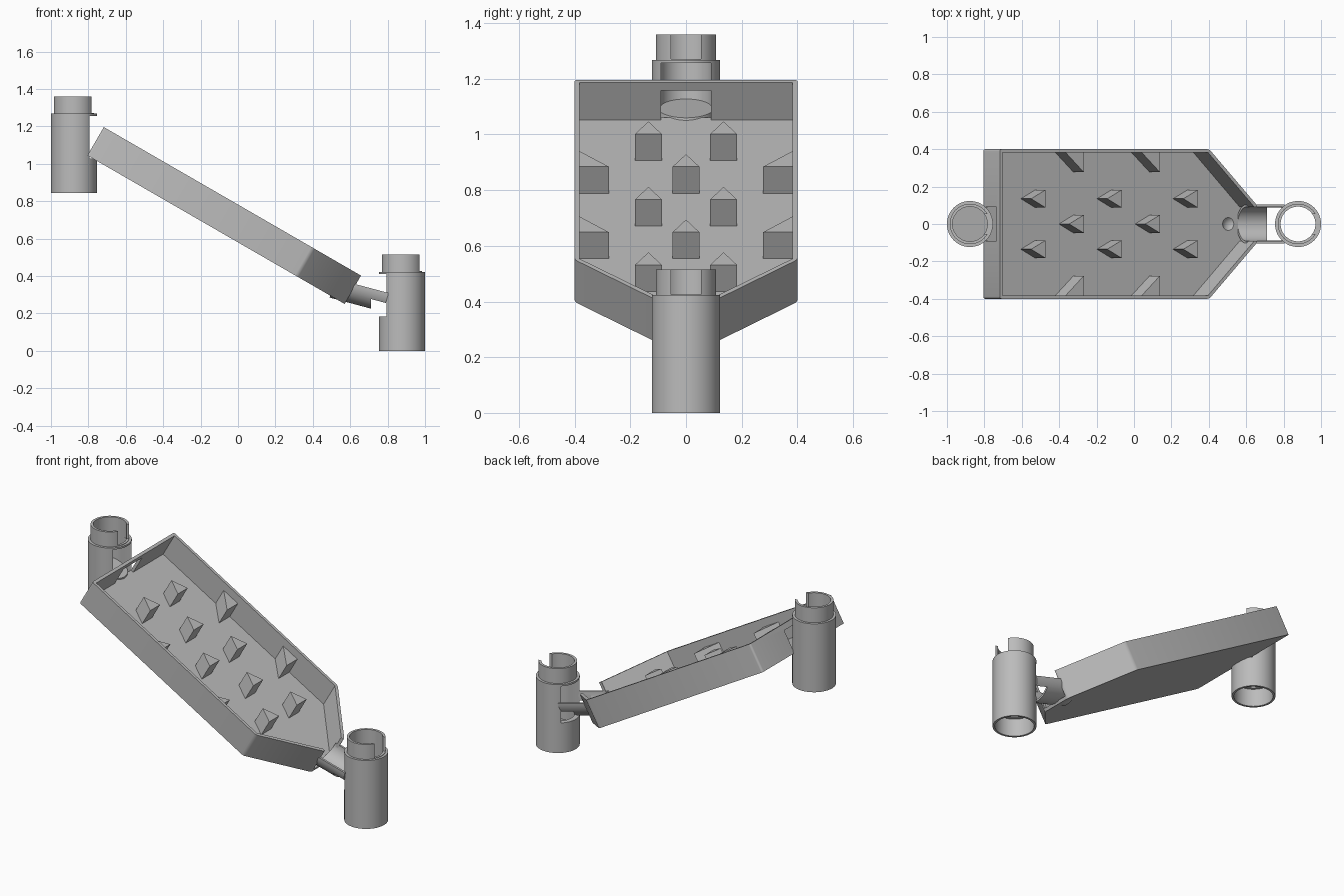
import bpy, bmesh, math
from mathutils import Matrix, Vector

if "Cube" in bpy.data.objects:
    bpy.data.objects.remove(bpy.data.objects["Cube"], do_unlink=True)

grey = bpy.data.materials.new("plain_grey")
grey.use_nodes = True
grey.diffuse_color = (0.5, 0.5, 0.5, 1)
grey.node_tree.nodes["Principled BSDF"].inputs["Base Color"].default_value = (0.5, 0.5, 0.5, 1)


def finish(name, bm, matrix=Matrix()):
    bm.transform(matrix)
    bmesh.ops.recalc_face_normals(bm, faces=bm.faces)
    mesh = bpy.data.meshes.new(name)
    bm.to_mesh(mesh)
    bm.free()
    mesh.materials.append(grey)
    obj = bpy.data.objects.new(name, mesh)
    bpy.context.collection.objects.link(obj)
    return obj


def prism(name, outline, low, high, matrix=Matrix(), corner=0):
    """Extrude an x-y outline from low to high, optionally rounding its upright edges."""
    bm = bmesh.new()
    face = bm.faces.new([bm.verts.new((x, y, low)) for x, y in outline])
    out = bmesh.ops.extrude_face_region(bm, geom=[face])
    top = [v for v in out["geom"] if isinstance(v, bmesh.types.BMVert)]
    bmesh.ops.translate(bm, verts=top, vec=(0, 0, high - low))
    if corner:
        upright = [e for e in bm.edges if abs(e.verts[0].co.z - e.verts[1].co.z) > 0.001]
        bmesh.ops.bevel(bm, geom=upright, offset=corner, segments=3, profile=0.5, affect='EDGES')
    return finish(name, bm, matrix)


def box(name, x0, x1, half, low, high, matrix=Matrix()):
    return prism(name, [(x0, -half), (x1, -half), (x1, half), (x0, half)], low, high, matrix)


def mirrored(points):
    return points + [(x, -y) for x, y in reversed(points)]


def lathe(name, profile, matrix):
    """Spin a closed radius-height profile about z."""
    bm = bmesh.new()
    verts = [bm.verts.new((r, 0, z)) for r, z in profile]
    edges = [bm.edges.new((verts[i - 1], verts[i])) for i in range(len(verts))]
    bmesh.ops.spin(bm, geom=verts + edges, cent=(0, 0, 0), axis=(0, 0, 1),
                   angle=math.tau, steps=64, use_merge=True)
    bmesh.ops.remove_doubles(bm, verts=bm.verts, dist=0.0001)
    return finish(name, bm, matrix)


def cut(obj, *cutters):
    bpy.context.view_layer.objects.active = obj
    for cutter in cutters:
        mod = obj.modifiers.new("cut", 'BOOLEAN')
        mod.operation = 'DIFFERENCE'
        mod.solver = 'EXACT'
        mod.object = cutter
        bpy.ops.object.modifier_apply(modifier=mod.name)
        bpy.data.objects.remove(cutter, do_unlink=True)


def smooth(obj):
    bpy.ops.object.select_all(action='DESELECT')
    obj.select_set(True)
    bpy.context.view_layer.objects.active = obj
    bpy.ops.object.shade_smooth_by_angle(angle=math.radians(30))


# Stacking towers: socket below, narrower plug above, window toward the tray
TOWER = [(0.11, 0), (0.123, 0), (0.123, 0.423), (0.108, 0.423),
         (0.108, 0.515), (0.093, 0.515), (0.093, 0.11), (0.11, 0.11)]
for name, x, z, side in (("upper_tower", -0.877, 0.845, 1), ("lower_tower", 0.877, 0, -1)):
    place = Matrix.Translation((x, 0, z))
    tower = lathe(name, TOWER, place)
    window = box("window_cutter", *sorted((0, 0.2 * side)), 0.09, 0.185, 0.412, place)
    notch = box("notch_cutter", 0, 0.2, 0.053, 0.426, 0.6, place)
    cut(tower, window, notch)
    smooth(tower)

# Sloping floor inside the upper tower
bm = bmesh.new()
bmesh.ops.create_cone(bm, cap_ends=True, segments=64, radius1=0.1, radius2=0.1, depth=0.02)
for v in bm.verts:
    v.co.z -= 0.35 * v.co.x
smooth(finish("upper_tower_floor", bm, Matrix.Translation((-0.877, 0, 1.085))))

# Tilted tray, worked in its own frame: x downhill, z out of the floor
tilt = Matrix.Translation((-0.805, 0, 1.045)) @ Matrix.Rotation(math.radians(30), 4, 'Y')
FLOOR = 0.019
tray = prism("tray", mirrored([(0, 0.4), (1.293, 0.4), (1.588, 0.1)]), 0, 0.175, tilt, 0.012)
inside = prism("tray_cutter", mirrored([(0.018, 0.382), (1.286, 0.382), (1.57, 0.092)]),
               FLOOR, 0.3, tilt)
entry = box("entry_cutter", -0.1, 0.05, 0.09, FLOOR, 0.14, tilt)
outlet = box("outlet_cutter", 1.5, 1.7, 0.09, FLOOR, 0.3, tilt)
cut(tray, inside, entry, outlet)

# Shallow dimple just before the outlet
bm = bmesh.new()
bmesh.ops.create_uvsphere(bm, u_segments=24, v_segments=16, radius=0.05)
dimple = finish("dimple_cutter", bm, tilt @ Matrix.Translation((1.5, 0, FLOOR + 0.036)))
cut(tray, dimple)
smooth(tray)

# Half-pipe chute from the tray to the lower tower
slope = Matrix.Translation((0.71, 0, 0.335)) @ Matrix.Rotation(math.radians(15), 4, 'Y')
lay = slope @ Matrix(((0, 0, 1, 0), (1, 0, 0, 0), (0, 1, 0, 0), (0, 0, 0, 1)))
arc = [math.pi + math.pi * i / 24 for i in range(25)]
ring = [(0.105 * math.cos(a), 0.105 * math.sin(a)) for a in arc]
ring += [(0.092 * math.cos(a), 0.092 * math.sin(a)) for a in reversed(arc)]
chute = prism("chute", ring, -0.2, 0.098, lay)
drop = box("drop_cutter", 0.71, 0.9, 0.089, 0, 0.6)
clear = box("clear_cutter", 0.5, 1.56, 0.3, FLOOR - 0.001, 0.4, tilt)
cut(chute, drop, clear)
smooth(chute)

# Wedge pegs in staggered rows, pointing uphill
HEIGHT = FLOOR + 0.11
for row in range(5):
    u = 0.31 + 0.235 * row
    for y in ((-0.135, 0.135) if row % 2 == 0 else (0,)):
        prism("peg", [(u, y - 0.048), (u, y + 0.048), (u - 0.09, y)], FLOOR - 0.005, HEIGHT, tilt)
    if row % 2:
        for s in (-1, 1):
            prism("wall_peg", [(u, s * 0.277), (u, s * 0.39), (u - 0.12, s * 0.39)],
                  FLOOR - 0.005, HEIGHT, tilt)
